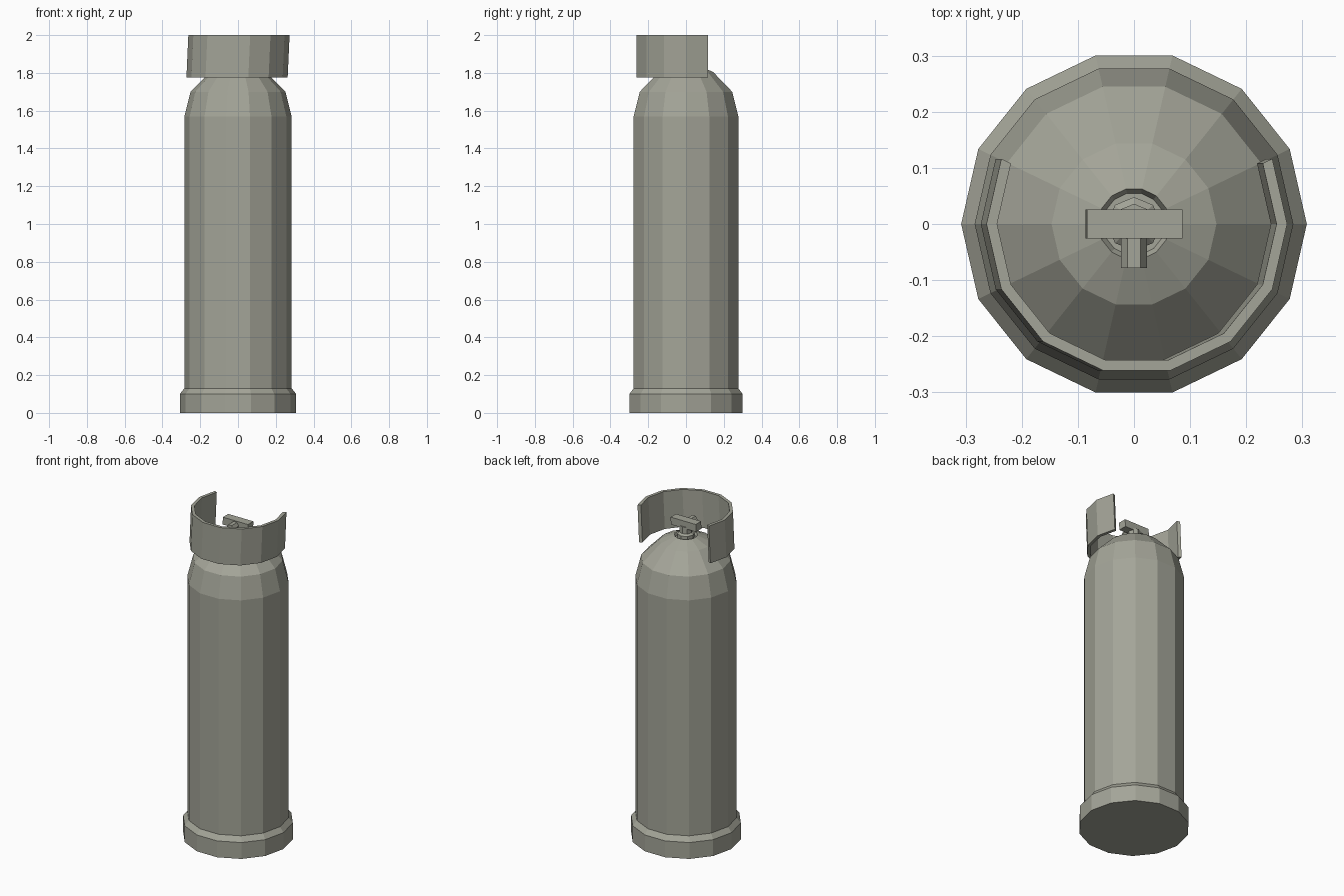
import bpy, bmesh, math
from mathutils import Vector, Matrix

if "Cube" in bpy.data.objects:
    bpy.data.objects.remove(bpy.data.objects["Cube"])

SIDES = 14
SHEAR = 0.045  # slight sideways lean of the collar and handle

metal = bpy.data.materials.new("grey_green_metal")
metal.diffuse_color = (0.37, 0.375, 0.315, 1)
metal.use_nodes = True
metal.node_tree.nodes["Principled BSDF"].inputs["Base Color"].default_value = metal.diffuse_color


def finish(name, bm):
    bmesh.ops.recalc_face_normals(bm, faces=bm.faces)
    me = bpy.data.meshes.new(name)
    bm.to_mesh(me)
    bm.free()
    me.materials.append(metal)
    ob = bpy.data.objects.new(name, me)
    bpy.context.collection.objects.link(ob)
    return ob


def lean(bm, z_mid):
    for v in bm.verts:
        v.co.x += SHEAR * (v.co.z - z_mid)


def lathe(name, profile, sides):
    """Closed solid of revolution from (radius, z) points."""
    bm = bmesh.new()
    rings = []
    for r, z in profile:
        rings.append([bm.verts.new((r * math.cos(math.tau * i / sides),
                                    r * math.sin(math.tau * i / sides), z))
                      for i in range(sides)])
    for a, b in zip(rings, rings[1:]):
        for i in range(sides):
            j = (i + 1) % sides
            bm.faces.new((a[i], a[j], b[j], b[i]))
    bm.faces.new(rings[0])
    bm.faces.new(rings[-1])
    return finish(name, bm)


# Tank with foot ring, straight wall, domed shoulder and recessed neck
lathe("tank_body", [(0.308, 0), (0.308, 0.10), (0.284, 0.13), (0.284, 1.57),
                    (0.251, 1.70), (0.147, 1.805), (0.064, 1.84),
                    (0.056, 1.825)], SIDES)

# Valve stem
lathe("valve_stem", [(0.048, 1.81), (0.048, 1.85), (0.036, 1.86), (0.036, 1.90)], 8)

# Valve handle bar
bm = bmesh.new()
bmesh.ops.create_cube(bm, size=1)
for v in bm.verts:
    v.co = Vector((v.co.x * 0.17, v.co.y * 0.052, v.co.z * 0.045 + 1.912))
lean(bm, 1.912)
finish("valve_handle", bm)

# Hexagonal outlet pointing forward
bm = bmesh.new()
bmesh.ops.create_cone(bm, cap_ends=True, segments=6, radius1=0.023, radius2=0.023, depth=0.078)
bmesh.ops.transform(bm, verts=bm.verts, matrix=Matrix.Translation((0, -0.039, 1.908))
                    @ Matrix.Rotation(math.pi / 2, 4, 'X') @ Matrix.Rotation(math.pi / 2, 4, 'Z'))
# put two hexagon corners left and right so that the top is flat
if max(abs(v.co.x) for v in bm.verts) < 0.0225:
    bmesh.ops.rotate(bm, verts=bm.verts, cent=(0, 0, 1.908),
                     matrix=Matrix.Rotation(math.pi / 6, 3, 'Y'))
finish("valve_outlet", bm)

# Guard collar: open arc around the front, nine of fourteen sides
bm = bmesh.new()
sections = []
for i in range(-8, 2):
    a = math.tau * i / SIDES
    sections.append([bm.verts.new((r * math.cos(a), r * math.sin(a), z))
                     for r, z in ((0.268, 1.775), (0.268, 2.0), (0.249, 2.0), (0.249, 1.775))])
for a, b in zip(sections, sections[1:]):
    for k in range(4):
        m = (k + 1) % 4
        bm.faces.new((a[k], b[k], b[m], a[m]))
bm.faces.new(sections[0])
bm.faces.new(sections[-1])
lean(bm, 1.8875)
finish("guard_collar", bm)
